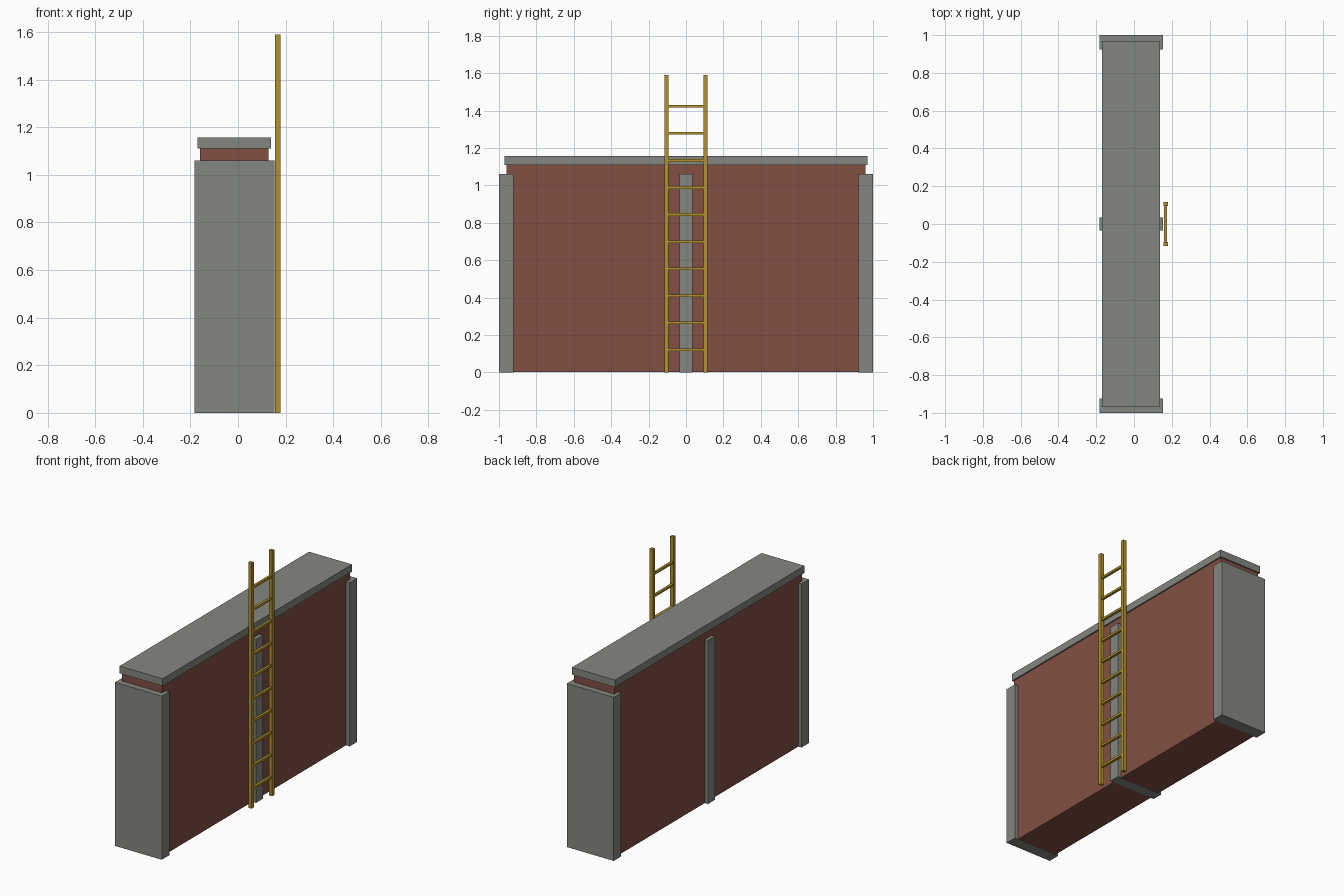
import bpy

cube = bpy.data.objects.get("Cube")
if cube:
    bpy.data.objects.remove(cube, do_unlink=True)


def material(name, color):
    m = bpy.data.materials.new(name)
    m.use_nodes = True
    m.diffuse_color = (*color, 1)
    m.node_tree.nodes["Principled BSDF"].inputs["Base Color"].default_value = (*color, 1)
    return m


concrete = material("concrete grey", (0.23, 0.243, 0.216))
brick = material("brick red", (0.223, 0.078, 0.056))
paint = material("ladder yellow", (0.445, 0.288, 0.026))


def box(name, x, y, z, mat):
    """Box spanning the given (min, max) range on each axis."""
    spans = (x, y, z)
    bpy.ops.mesh.primitive_cube_add(size=1, location=[(a + b) / 2 for a, b in spans])
    ob = bpy.context.object
    ob.name = name
    ob.scale = [b - a for a, b in spans]
    bpy.ops.object.transform_apply(location=False, rotation=False, scale=True)
    ob.data.materials.append(mat)
    return ob


# Brick wall, raised a hair so the pillar feet stay clean
box("brick_wall", (-0.16, 0.129), (-0.961, 0.961), (0.001, 1.11), brick)
box("coping_slab", (-0.17, 0.138), (-0.97, 0.97), (1.11, 1.157), concrete)

# Concrete pillars running through the wall
for name, y in (("front_pillar", (-1, -0.923)),
                ("middle_pillar", (-0.035, 0.035)),
                ("back_pillar", (0.923, 1))):
    box(name, (-0.182, 0.154), y, (0, 1.06), concrete)

# Ladder rails
for side, y in (("front", -0.105), ("back", 0.105)):
    box(side + "_ladder_rail", (0.155, 0.179), (y - 0.011, y + 0.011), (0, 1.59), paint)

# Ladder rungs
for i in range(10):
    z = 0.121 + i * 0.1446
    box(f"ladder_rung_{i + 1}", (0.159, 0.175), (-0.1, 0.1), (z - 0.007, z + 0.007), paint)
